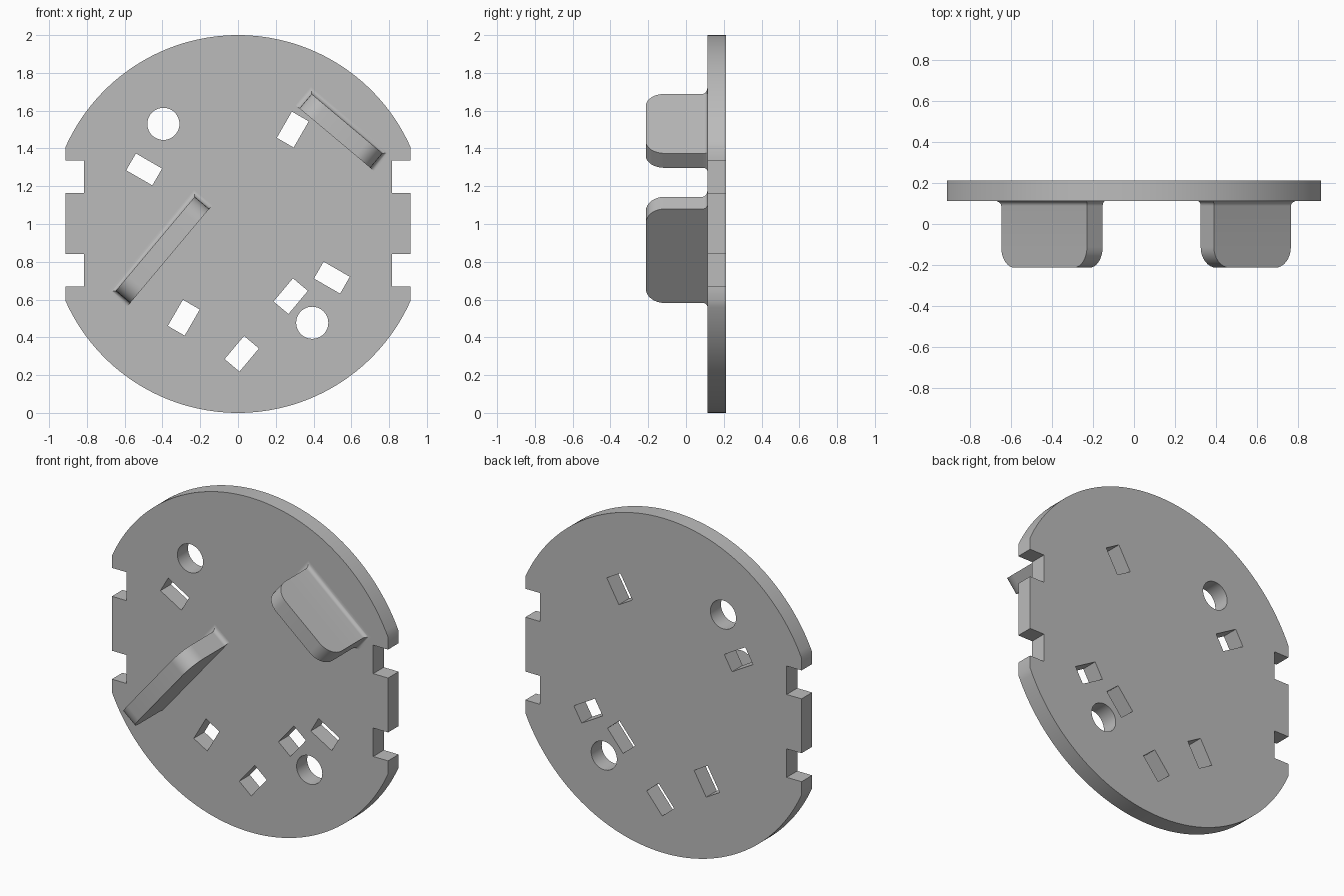
import bpy, bmesh
from math import sin, cos, asin, pi, radians, sqrt

if "Cube" in bpy.data.objects:
    bpy.data.objects.remove(bpy.data.objects["Cube"])

grey = bpy.data.materials.new("light grey")
grey.use_nodes = True
colour = (0.5, 0.5, 0.5, 1)
grey.diffuse_color = colour
grey.node_tree.nodes["Principled BSDF"].inputs["Base Color"].default_value = colour

FRONT, BACK = 0.113, 0.213      # plate faces along y
HALF_WIDTH = 0.913


def finish(obj):
    """Assign the colour and shade smooth with sharp edges."""
    obj.data.materials.clear()
    obj.data.materials.append(grey)
    bpy.ops.object.select_all(action="DESELECT")
    obj.select_set(True)
    bpy.context.view_layer.objects.active = obj
    bpy.ops.object.shade_smooth_by_angle(angle=radians(30))


def circle(x, z, r, n=48):
    return [(x + r * cos(2 * pi * i / n), z + r * sin(2 * pi * i / n)) for i in range(n)]


def slot(x, z, angle, length=0.16, width=0.103):
    c, s = cos(radians(angle)), sin(radians(angle))
    corners = [(-1, -1), (1, -1), (1, 1), (-1, 1)]
    return [(x + c * u * length / 2 - s * w * width / 2,
             z + s * u * length / 2 + c * w * width / 2) for u, w in corners]


def plate_outline(n=64):
    """Disc with flattened, twice-notched sides."""
    inner = 0.815
    edge = sqrt(1 - HALF_WIDTH ** 2)
    start = asin(edge)
    arc = [start + (pi - 2 * start) * i / n for i in range(n + 1)]
    top = [(cos(a), 1 + sin(a)) for a in arc]
    side = []
    for low, high in ((0.67, 0.84), (1.165, 1.335)):
        side += [(HALF_WIDTH, low), (inner, low), (inner, high), (HALF_WIDTH, high)]
    bottom = [(-x, 2 - z) for x, z in top]
    left = [(-x, z) for x, z in reversed(side)]
    return top + left + bottom + side


# Plate: filled flat curve with holes, given thickness
curve = bpy.data.curves.new("plate", "CURVE")
curve.dimensions = "2D"
curve.fill_mode = "BOTH"
curve.extrude = (BACK - FRONT) / 2
loops = [plate_outline(),
         circle(-0.395, 1.53, 0.085), circle(0.393, 0.477, 0.085),
         slot(-0.497, 1.289, -30), slot(0.497, 0.716, -30),
         slot(0.29, 1.50, 60), slot(-0.287, 0.504, 60),
         slot(0.279, 0.618, 50), slot(0.02, 0.313, 50)]
for points in loops:
    spline = curve.splines.new("POLY")
    spline.points.add(len(points) - 1)
    for p, (x, z) in zip(spline.points, points):
        p.co = (x, z, 0, 1)
    spline.use_cyclic_u = True
plate = bpy.data.objects.new("plate", curve)
bpy.context.collection.objects.link(plate)
plate.rotation_euler.x = pi / 2
plate.location.y = (FRONT + BACK) / 2
bpy.ops.object.select_all(action="DESELECT")
plate.select_set(True)
bpy.context.view_layer.objects.active = plate
bpy.ops.object.convert(target="MESH")
plate = bpy.context.view_layer.objects.active
bm = bmesh.new()
bm.from_mesh(plate.data)
bmesh.ops.remove_doubles(bm, verts=bm.verts, dist=0.0001)
bmesh.ops.recalc_face_normals(bm, faces=bm.faces)
bm.to_mesh(plate.data)
bm.free()
finish(plate)


def fin(name, x, z, angle, length, thick=0.1, height=0.326, fillet=0.025, corner=0.1, n=8):
    """Upright tab lofted from rectangles: flared foot, rounded front corners."""
    rings = []                   # (half length, outer flare, height)
    for i in range(n + 1):
        a = pi / 2 * i / n
        flare = fillet * (1 - sin(a))
        rings.append((length / 2 + flare, flare, fillet * (1 - cos(a))))
    for i in range(n + 1):
        a = pi / 2 * i / n
        rings.append((length / 2 - corner * (1 - cos(a)), 0, height - corner * (1 - sin(a))))
    c, s = cos(radians(angle)), sin(radians(angle))
    bm = bmesh.new()
    loft = []
    for half, flare, v in rings:
        low, high = -thick / 2, thick / 2 + flare
        loft.append([bm.verts.new((x + c * u - s * w, FRONT - v, z + s * u + c * w))
                     for u, w in ((-half, low), (half, low), (half, high), (-half, high))])
    for a, b in zip(loft, loft[1:]):
        for i in range(4):
            j = (i + 1) % 4
            bm.faces.new((a[i], a[j], b[j], b[i]))
    bm.faces.new(loft[0])
    bm.faces.new(loft[-1])
    bmesh.ops.recalc_face_normals(bm, faces=bm.faces)
    mesh = bpy.data.meshes.new(name)
    bm.to_mesh(mesh)
    bm.free()
    obj = bpy.data.objects.new(name, mesh)
    bpy.context.collection.objects.link(obj)
    finish(obj)


# Two angled tabs on the front face
fin("long_tab", -0.40, 0.863, 50, 0.65)
fin("short_tab", 0.545, 1.493, -40, 0.49)
